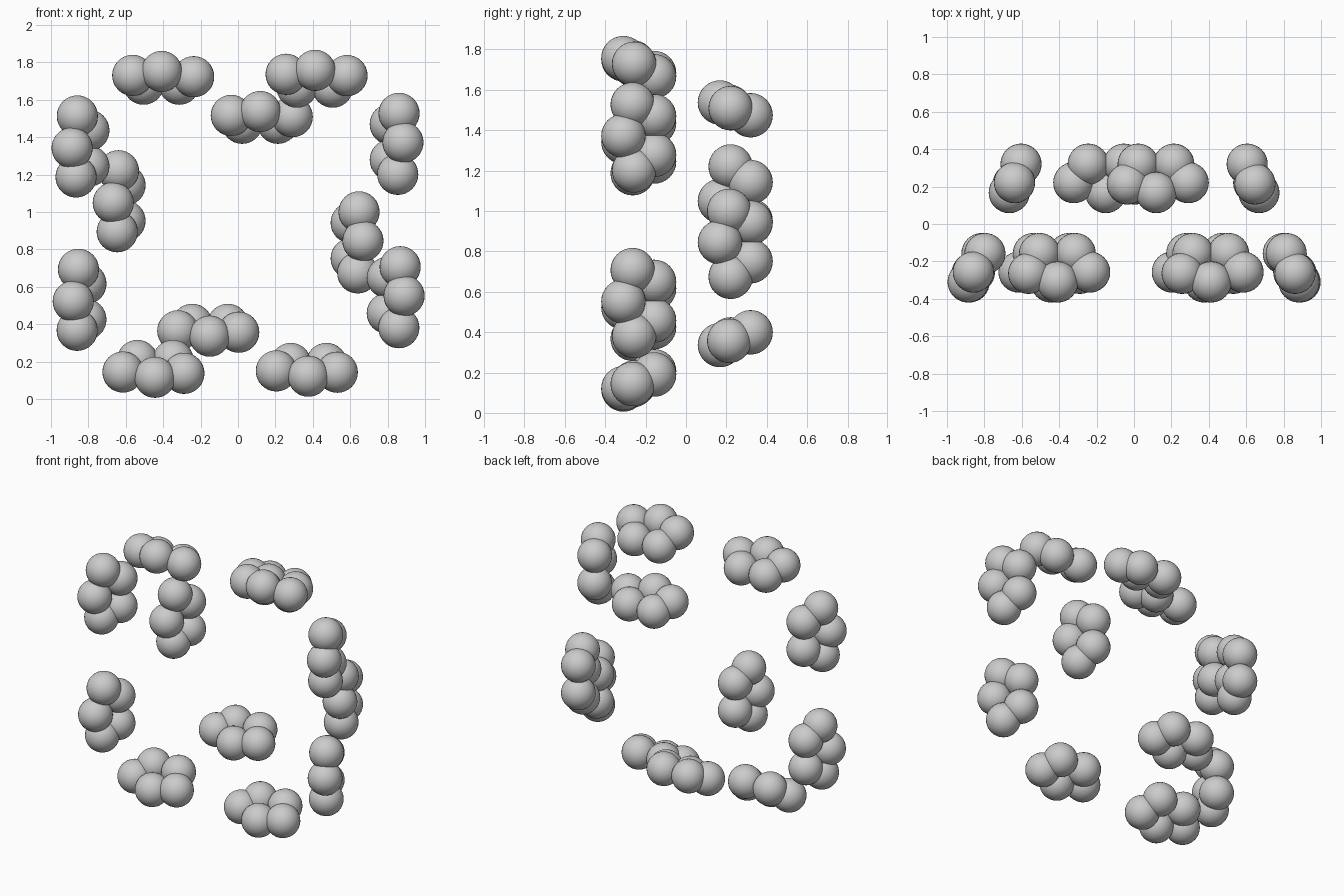
import bpy, bmesh, math
from mathutils import Matrix

if "Cube" in bpy.data.objects:
    bpy.data.objects.remove(bpy.data.objects["Cube"])

RADIUS = 0.11

# One five-ball cluster relative to its foremost ball: (along the side, depth, inward)
CLUSTER = [(-0.171, 0.053, 0.028), (0, 0, 0), (0.155, 0.046, 0.021),
           (-0.094, 0.152, 0.068), (0.097, 0.152, 0.068)]

# Foremost ball (x, z) of the first cluster on each side
SIDES = [("bottom", -0.444, 0.116), ("right", 0.888, 0.552),
         ("top", 0.412, 1.757), ("left", -0.887, 1.342)]

# Three copies per side: name, along, depth, inward, extra inward lean of the rear balls
COPIES = [("front_first", 0, 0, 0, 0.022),
          ("front_second", 0.82, 0, 0.006, 0),
          ("back", 0.293, 0.478, 0.22, -0.005)]
FRONT_Y = -0.31


def add_cluster(name, centres):
    bm = bmesh.new()
    for c in centres:
        bmesh.ops.create_uvsphere(bm, u_segments=32, v_segments=16, radius=RADIUS,
                                  matrix=Matrix.Translation(c))
    for f in bm.faces:
        f.smooth = True
    mesh = bpy.data.meshes.new(name)
    bm.to_mesh(mesh)
    bm.free()
    bpy.context.collection.objects.link(bpy.data.objects.new(name, mesh))


# Each side is the bottom pattern turned in quarter steps
for k, (side, x0, z0) in enumerate(SIDES):
    c, s = math.cos(k * math.pi / 2), math.sin(k * math.pi / 2)
    for label, along, depth, inward, lean in COPIES:
        centres = []
        for u, v, h in CLUSTER:
            u2 = u + along
            h2 = h + inward + (lean if v > 0.1 else 0)
            centres.append((x0 + u2 * c - h2 * s, FRONT_Y + v + depth, z0 + u2 * s + h2 * c))
        add_cluster(f"{side}_{label}_ball_cluster", centres)
